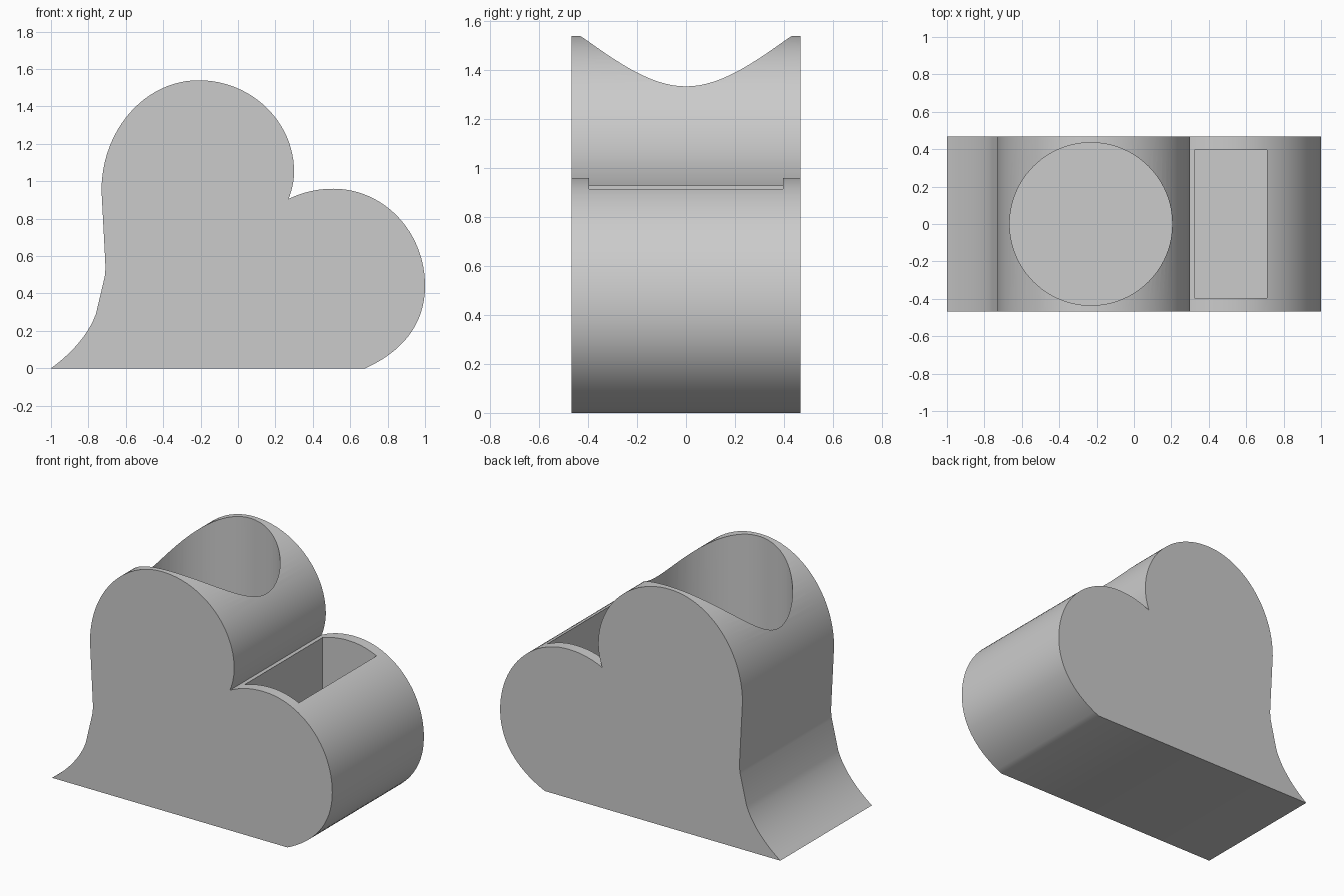
import bpy
import bmesh
import math
from mathutils import Vector
from mathutils.geometry import interpolate_bezier

old = bpy.data.objects.get("Cube")
if old:
    bpy.data.objects.remove(old, do_unlink=True)

HALF_DEPTH = 0.467
FLOOR = 0.1

grey = bpy.data.materials.new("light_grey")
grey.use_nodes = True
colour = (0.6, 0.6, 0.6, 1)
grey.diffuse_color = colour
grey.node_tree.nodes["Principled BSDF"].inputs["Base Color"].default_value = colour


def make_object(name, bm):
    bmesh.ops.recalc_face_normals(bm, faces=bm.faces)
    mesh = bpy.data.meshes.new(name)
    bm.to_mesh(mesh)
    bm.free()
    mesh.materials.append(grey)
    obj = bpy.data.objects.new(name, mesh)
    bpy.context.collection.objects.link(obj)
    return obj


# Leaning heart outline: start point, then (handle, handle, end, steps)
start = (-1, 0)
segments = [
    ((-0.89, 0.08), (-0.80, 0.18), (-0.76, 0.29), 10),
    ((-0.745, 0.35), (-0.73, 0.42), (-0.715, 0.48), 1),
    ((-0.71, 0.50), (-0.708, 0.53), (-0.71, 0.57), 4),
    ((-0.717, 0.70), (-0.723, 0.82), (-0.73, 0.95), 1),
    ((-0.73, 1.275), (-0.497, 1.54), (-0.21, 1.54), 24),
    ((0.07, 1.54), (0.30, 1.32), (0.30, 1.05), 24),
    ((0.30, 1.0), (0.285, 0.94), (0.27, 0.905), 6),
    ((0.34, 0.94), (0.42, 0.96), (0.51, 0.96), 10),
    ((0.78, 0.96), (1.0, 0.73), (1.0, 0.44), 24),
    ((1.0, 0.22), (0.86, 0.08), (0.68, 0), 16),
]
outline = [Vector(start)]
for h1, h2, end, steps in segments:
    curve = interpolate_bezier(outline[-1], Vector(h1), Vector(h2), Vector(end), steps + 1)
    outline += [p.to_2d() for p in curve[1:]]

# Extrude the outline into the body
bm = bmesh.new()
front = bm.faces.new([bm.verts.new((p.x, -HALF_DEPTH, p.y)) for p in outline])
extruded = bmesh.ops.extrude_face_region(bm, geom=[front], use_keep_orig=True)
moved = [g for g in extruded["geom"] if isinstance(g, bmesh.types.BMVert)]
bmesh.ops.translate(bm, verts=moved, vec=(0, 2 * HALF_DEPTH, 0))
body = make_object("heart_holder", bm)

# Round well cutter in the tall lobe
bm = bmesh.new()
bmesh.ops.create_cone(bm, cap_ends=True, segments=96, radius1=0.435, radius2=0.435, depth=2)
bmesh.ops.translate(bm, verts=bm.verts, vec=(-0.23, 0, FLOOR + 1))
round_cutter = make_object("round_well_cutter", bm)

# Rectangular pocket cutter in the low lobe, kept below the tall lobe's overhang
bm = bmesh.new()
bmesh.ops.create_cube(bm, size=1)
bmesh.ops.scale(bm, verts=bm.verts, vec=(0.387, 0.793, 1.5))
bmesh.ops.translate(bm, verts=bm.verts, vec=(0.518, 0, FLOOR + 0.75))
pocket_cutter = make_object("pocket_cutter", bm)

# Cut both hollows and bake the result
bpy.ops.object.select_all(action="DESELECT")
body.select_set(True)
bpy.context.view_layer.objects.active = body
for cutter in (round_cutter, pocket_cutter):
    mod = body.modifiers.new(cutter.name, "BOOLEAN")
    mod.operation = "DIFFERENCE"
    mod.solver = "EXACT"
    mod.object = cutter
    bpy.ops.object.modifier_apply(modifier=mod.name)
    bpy.data.objects.remove(cutter, do_unlink=True)

# Smooth curved sides, keep rims crisp
bpy.ops.object.shade_smooth_by_angle(angle=math.radians(30))
